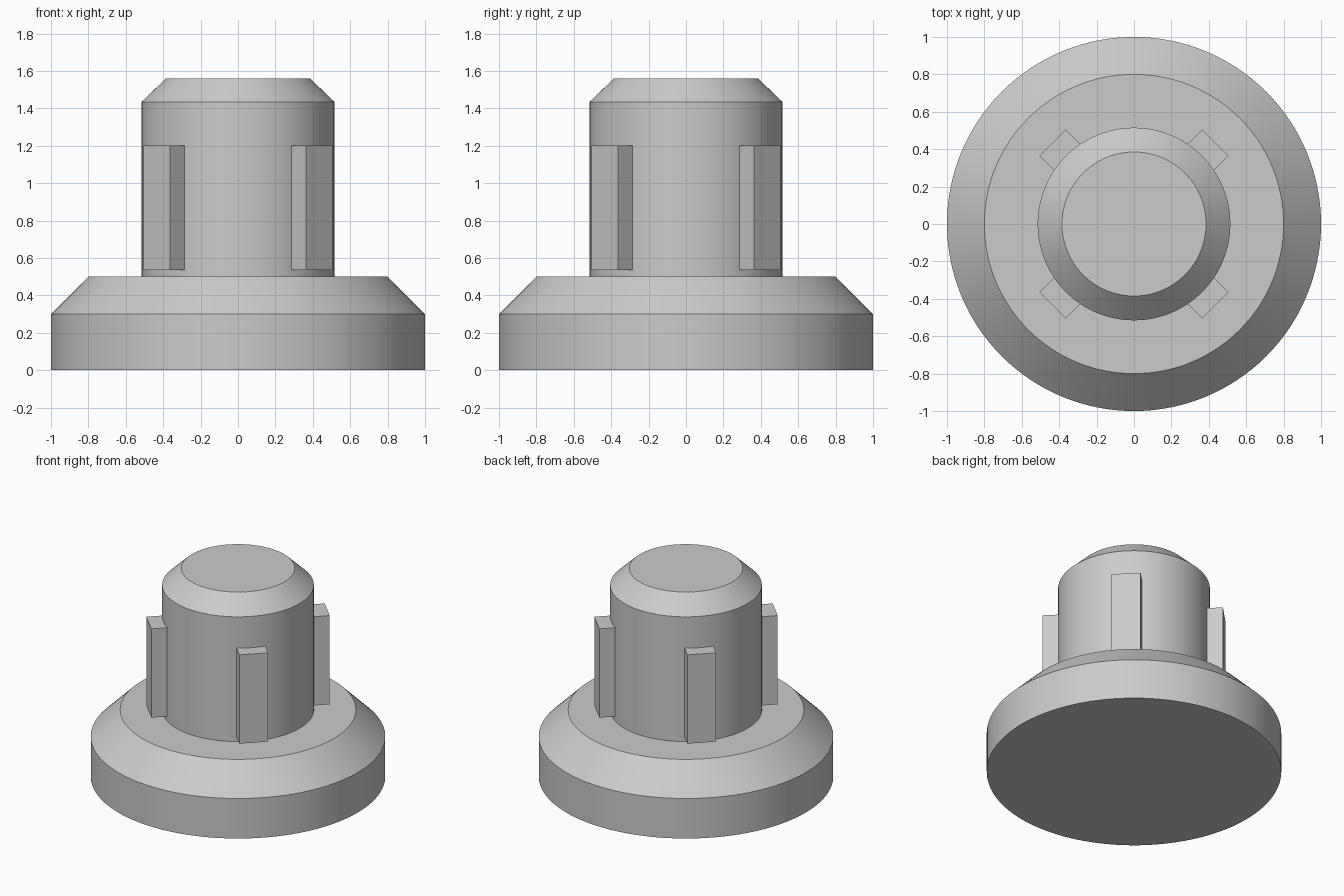
import bpy
import bmesh
import math
from mathutils import Matrix

cube = bpy.data.objects.get("Cube")
if cube:
    bpy.data.objects.remove(cube, do_unlink=True)

SEGMENTS = 128

# Single plain grey
grey = bpy.data.materials.new("plain grey")
grey.use_nodes = True
colour = (0.6, 0.6, 0.6, 1)
grey.diffuse_color = colour
grey.node_tree.nodes["Principled BSDF"].inputs["Base Color"].default_value = colour


def add_object(name, bm):
    bmesh.ops.recalc_face_normals(bm, faces=bm.faces)
    mesh = bpy.data.meshes.new(name)
    bm.to_mesh(mesh)
    bm.free()
    mesh.materials.append(grey)
    obj = bpy.data.objects.new(name, mesh)
    bpy.context.collection.objects.link(obj)
    return obj


def turned_body(name, profile):
    """Solid of revolution from (radius, height) points, capped at both ends."""
    bm = bmesh.new()
    rings = []
    for radius, z in profile:
        ring = bmesh.ops.create_circle(bm, segments=SEGMENTS, radius=radius,
                                       matrix=Matrix.Translation((0, 0, z)))
        rings.append(ring["verts"])
    for low, high in zip(rings, rings[1:]):
        for i in range(SEGMENTS):
            j = (i + 1) % SEGMENTS
            bm.faces.new((low[i], low[j], high[j], high[i]))
    bm.faces.new(rings[0])
    bm.faces.new(rings[-1])
    obj = add_object(name, bm)
    bpy.ops.object.select_all(action="DESELECT")
    obj.select_set(True)
    bpy.context.view_layer.objects.active = obj
    bpy.ops.object.shade_smooth_by_angle(angle=math.radians(30))
    return obj


# Flanged base and chamfered post as one turned solid
turned_body("base_and_post", [(1, 0), (1, 0.3), (0.8, 0.5),
                              (0.515, 0.5), (0.515, 1.435), (0.385, 1.56)])

# Four diagonal ribs, set into the post and clear of the base
INNER, OUTER, WIDTH = 0.42, 0.615, 0.198
BOTTOM, TOP = 0.535, 1.2
for i, place in enumerate(("back_left", "back_right", "front_right", "front_left")):
    bm = bmesh.new()
    turn = Matrix.Rotation(math.radians(45 + 90 * i), 4, "Z")
    shift = Matrix.Translation(((INNER + OUTER) / 2, 0, (BOTTOM + TOP) / 2))
    size = Matrix.Diagonal((OUTER - INNER, WIDTH, TOP - BOTTOM, 1))
    bmesh.ops.create_cube(bm, size=1, matrix=turn @ shift @ size)
    add_object(place + "_rib", bm)
